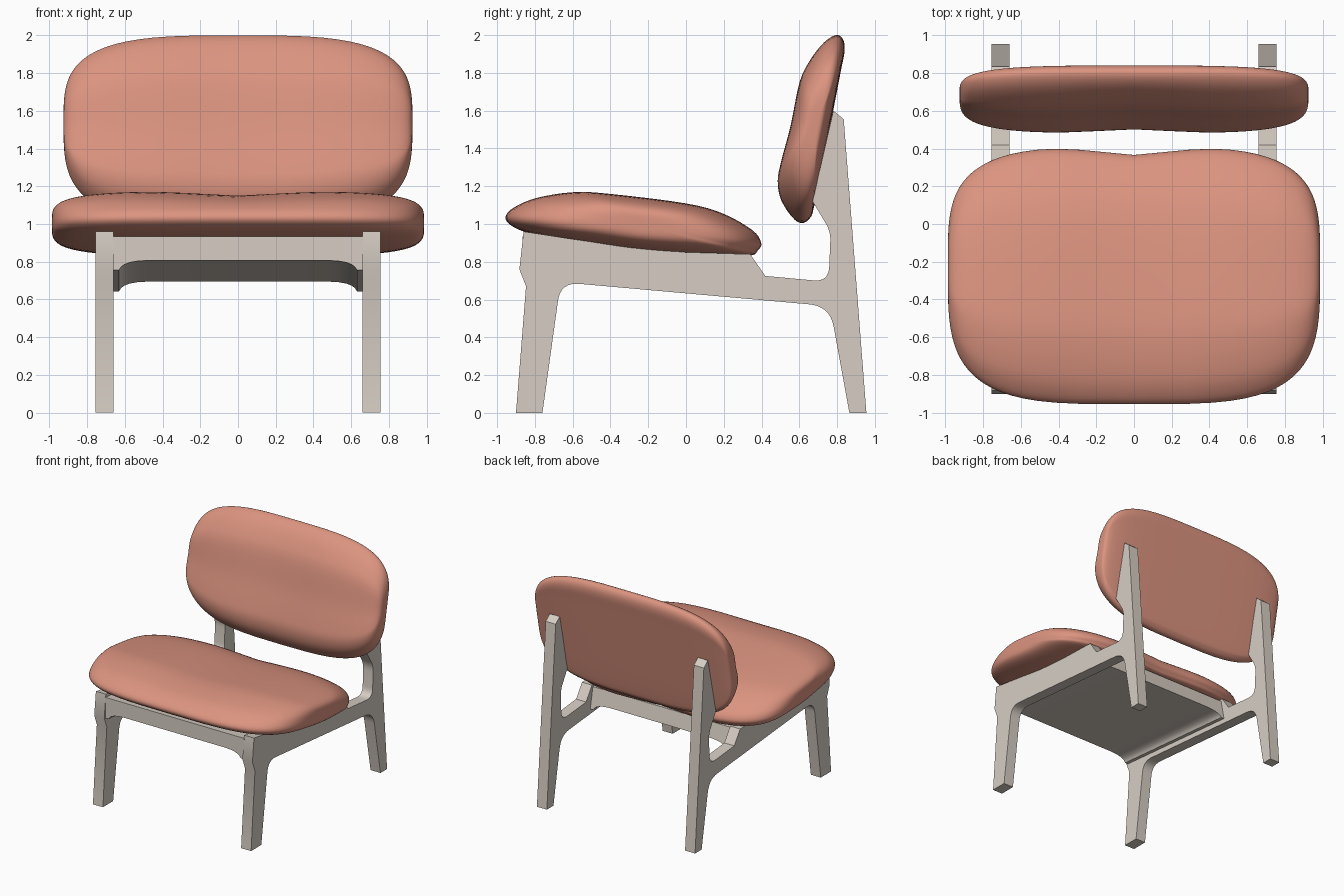
import bpy, bmesh, math
from mathutils import Vector

if "Cube" in bpy.data.objects:
    bpy.data.objects.remove(bpy.data.objects["Cube"])


def material(name, rgb):
    m = bpy.data.materials.new(name)
    m.diffuse_color = (*rgb, 1)
    m.use_nodes = True
    m.node_tree.nodes["Principled BSDF"].inputs["Base Color"].default_value = m.diffuse_color
    return m


FABRIC = material("terracotta fabric", (0.716, 0.296, 0.216))
WOOD = material("pale wood", (0.679, 0.617, 0.552))


def finish(name, bm, mat, angle):
    bmesh.ops.recalc_face_normals(bm, faces=bm.faces)
    me = bpy.data.meshes.new(name)
    bm.to_mesh(me)
    bm.free()
    me.materials.append(mat)
    ob = bpy.data.objects.new(name, me)
    bpy.context.collection.objects.link(ob)
    bpy.ops.object.select_all(action='DESELECT')
    ob.select_set(True)
    bpy.context.view_layer.objects.active = ob
    bpy.ops.object.shade_smooth_by_angle(angle=math.radians(angle))
    return ob


def rounded(points, steps=8):
    """Outline with rounded corners; third value is the tangent length."""
    out = []
    for i, (a, b, d) in enumerate(points):
        p = Vector((a, b))
        if d == 0:
            out.append(p)
            continue
        q0 = p + (Vector(points[i - 1][:2]) - p).normalized() * d
        q1 = p + (Vector(points[(i + 1) % len(points)][:2]) - p).normalized() * d
        for k in range(steps + 1):
            t = k / steps
            out.append(q0 * (1 - t) ** 2 + p * 2 * t * (1 - t) + q1 * t * t)
    return out


def prism(name, start, end, mat):
    """Solid between two matching loops."""
    bm = bmesh.new()
    a = [bm.verts.new(p) for p in start]
    b = [bm.verts.new(p) for p in end]
    bm.faces.new(a)
    bm.faces.new(b[::-1])
    for i in range(len(a)):
        j = (i + 1) % len(a)
        bm.faces.new((a[i], a[j], b[j], b[i]))
    return finish(name, bm, mat, 30)


def smooth_loop(points, steps=4):
    """Closed spline through the points."""
    n, out = len(points), []
    for i in range(n):
        p0, p1, p2, p3 = (Vector(points[(i + k) % n]) for k in (-1, 0, 1, 2))
        for s in range(steps):
            t = s / steps
            out.append(0.5 * (2 * p1 + (p2 - p0) * t + (2 * p0 - 5 * p1 + 4 * p2 - p3) * t * t
                              + (3 * p1 - p0 - 3 * p2 + p3) * t ** 3))
    return out


def cushion(name, profile, centre, axis, half, n_long, n_thick, dip, end_dip):
    """Profile swept sideways and closed in along a superellipse.
    dip flattens the face side and end_dip shortens the far end at mid width."""
    c = Vector(centre)
    d = Vector(axis).normalized()
    n = Vector((-d.y, d.x))
    local = [((p - c).dot(d), (p - c).dot(n)) for p in smooth_loop(profile)]
    amax = max(a for a, b in local)
    bm = bmesh.new()
    rings, count = [], 30
    for k in range(-count, count + 1):
        s = abs(k) / count
        th = math.pi / 2 * (1 - (1 - s) ** 2)
        u = min(1, math.sin(th) ** (2 / n_long)) * (1 if k >= 0 else -1)
        h = max(0, 1 - abs(u) ** n_long) ** (1 / n_long)
        t = max(0, 1 - abs(u) ** n_thick) ** (1 / n_thick)
        x = u * half
        g = math.exp(-(x / 0.28) ** 2)
        if abs(k) == count:
            rings.append([bm.verts.new((x, c.x, c.y))])
            continue
        ring = []
        for a, b in local:
            a2 = a * h - end_dip * g * max(0, a / amax) ** 3
            b2 = b * t * (1 - (dip * g if b > 0 else 0))
            p = c + d * a2 + n * b2
            ring.append(bm.verts.new((x, p.x, p.y)))
        rings.append(ring)
    m = len(local)
    for r0, r1 in zip(rings, rings[1:]):
        for i in range(m):
            j = (i + 1) % m
            if len(r0) == 1:
                bm.faces.new((r0[0], r1[j], r1[i]))
            elif len(r1) == 1:
                bm.faces.new((r0[i], r0[j], r1[0]))
            else:
                bm.faces.new((r0[i], r0[j], r1[j], r1[i]))
    return finish(name, bm, mat=FABRIC, angle=80)


# Seat cushion
cushion("seat_cushion",
        [(-0.955, 1.04), (-0.91, 1.09), (-0.8, 1.14), (-0.6, 1.172), (-0.4, 1.162),
         (0, 1.112), (0.2, 1.058), (0.36, 0.968), (0.41, 0.90), (0.39, 0.856),
         (0.33, 0.83), (0, 0.838), (-0.3, 0.863), (-0.6, 0.908), (-0.83, 0.952),
         (-0.93, 0.995)],
        (-0.22, 1.0), (1, -0.1), 0.987, 3.7, 4.3, 0.17, 0.045)

# Back cushion
cushion("back_cushion",
        [(0.795, 2.0), (0.83, 1.98), (0.84, 1.92), (0.818, 1.8), (0.75, 1.45),
         (0.68, 1.1), (0.655, 1.03), (0.612, 1.005), (0.56, 1.035), (0.5, 1.12),
         (0.48, 1.22), (0.5, 1.33), (0.55, 1.52), (0.6, 1.76), (0.66, 1.88),
         (0.73, 1.965)],
        (0.69, 1.54), (0.19, 0.98), 0.925, 3.4, 4.0, 0.15, 0.0)

# Side frames: front leg, rail, rear leg and back post in one outline
outline = rounded([
    (-0.9, 0, 0), (-0.76, 0, 0), (-0.664, 0.692, 0.1), (0.762, 0.565, 0.11),
    (0.865, 0, 0), (0.955, 0, 0), (0.835, 1.555, 0), (0.78, 1.6, 0),
    (0.67, 1.12, 0), (0.766, 0.96, 0.05), (0.755, 0.694, 0.08), (0.42, 0.725, 0),
    (0.34, 0.84, 0), (0, 0.85, 0), (-0.3, 0.875, 0), (-0.6, 0.92, 0),
    (-0.86, 0.96, 0), (-0.882, 0.76, 0), (-0.847, 0.67, 0)])
for side, sx in (("left", -1), ("right", 1)):
    prism(side + "_side_frame",
          [(sx * 0.66, p.x, p.y) for p in outline],
          [(sx * 0.755, p.x, p.y) for p in outline], WOOD)

# Sloping seat support with curved ends meeting the frames
half_edge = [(0.665, 0.935), (0.665, 0.755), (0.63, 0.755), (0.622, 0.77),
             (0.605, 0.784), (0.575, 0.796), (0.53, 0.804), (0.47, 0.807)]
section = half_edge + [(-x, z) for x, z in reversed(half_edge)]
prism("seat_support",
      [(x, -0.865, z) for x, z in section],
      [(x, 0.35 + (0.82 - z) * 0.2, z - 0.112) for x, z in section], WOOD)
